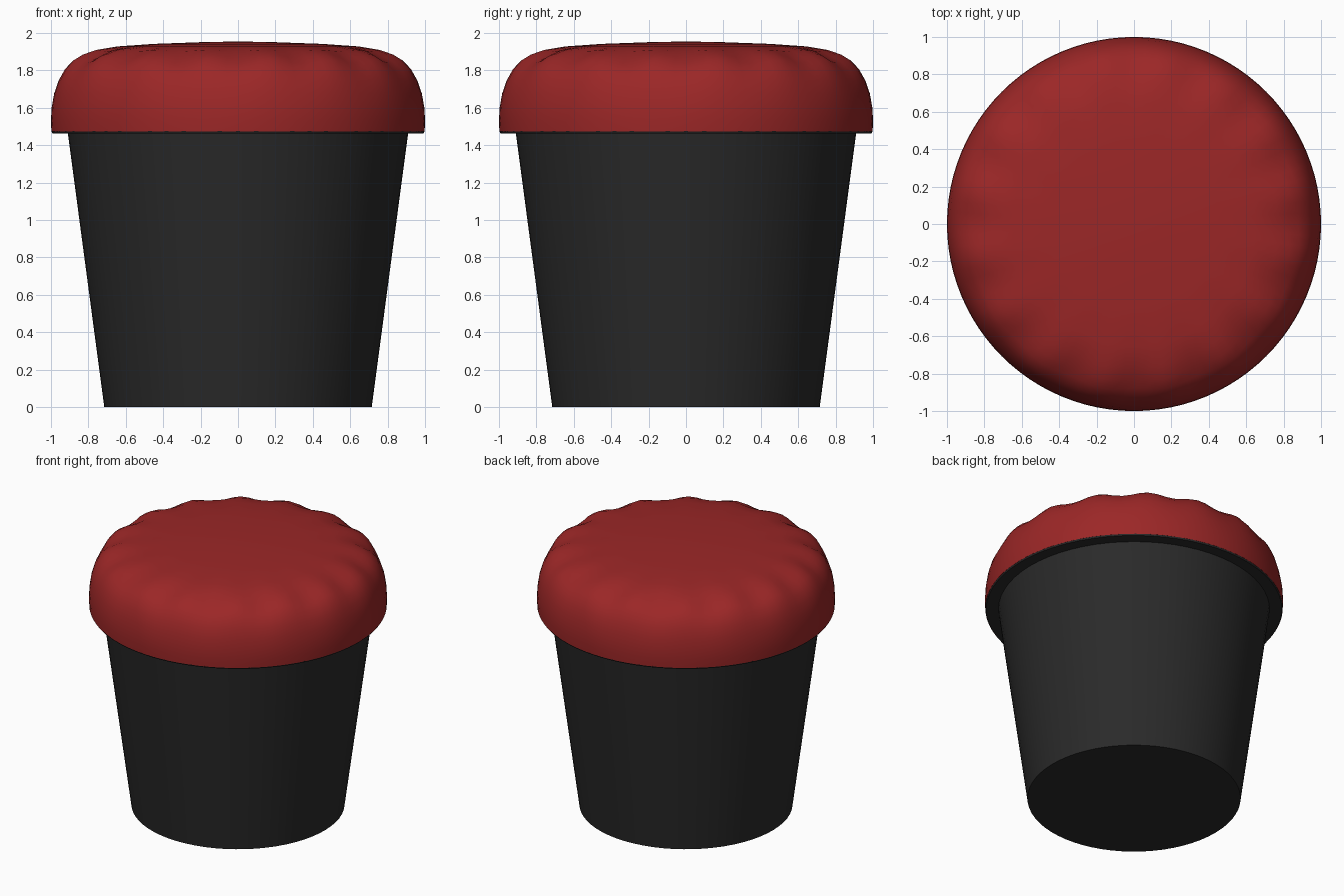
import bpy, math

if "Cube" in bpy.data.objects:
    bpy.data.objects.remove(bpy.data.objects["Cube"])

def material(name, col):
    m = bpy.data.materials.new(name)
    m.diffuse_color = (*col, 1)
    m.use_nodes = True
    m.node_tree.nodes["Principled BSDF"].inputs["Base Color"].default_value = m.diffuse_color
    return m

red = material("red fabric", (0.33, 0.020, 0.020))
black = material("black plastic", (0.023, 0.023, 0.023))

def lathe(name, profile, mat, segs=64, warp=None, angle=40):
    """Revolve (radius, height) points round z; radius 0 makes a pole."""
    verts, rings, faces = [], [], []
    for r, z in profile:
        if r == 0:
            rings.append([len(verts)] * segs)
            verts.append((0, 0, z))
            continue
        rings.append(list(range(len(verts), len(verts) + segs)))
        for i in range(segs):
            a = 2 * math.pi * i / segs
            rr, zz = warp(r, z, a) if warp else (r, z)
            verts.append((rr * math.cos(a), rr * math.sin(a), zz))
    for lo, hi in zip(rings, rings[1:]):
        for i in range(segs):
            j = (i + 1) % segs
            faces.append(list(dict.fromkeys((lo[i], lo[j], hi[j], hi[i]))))
    me = bpy.data.meshes.new(name)
    me.from_pydata(verts, [], faces)
    me.materials.append(mat)
    ob = bpy.data.objects.new(name, me)
    bpy.context.collection.objects.link(ob)
    bpy.context.view_layer.objects.active = ob
    ob.select_set(True)
    bpy.ops.object.shade_smooth_by_angle(angle=math.radians(angle))
    ob.select_set(False)
    return ob

# Tapered tub
lathe("tub", [(0, 0), (0.715, 0), (0.91, 1.466), (0, 1.466)], black)

# Thin board under the cushion
lathe("seat_board", [(0, 1.464), (0.992, 1.464), (0.998, 1.475), (0, 1.476)], black)

# Padded cushion with sixteen soft gathers round the shoulder
def gathers(r, z, a):
    w = max(0, 1 - abs(r - 0.86) / 0.14)
    d = 0.011 * w * (1 + math.cos(16 * a))
    return r - d, z - d

lathe("cushion", [(0, 1.474), (0.998, 1.474), (1.0, 1.53), (0.997, 1.6), (0.985, 1.68),
                  (0.965, 1.75), (0.935, 1.81), (0.895, 1.855), (0.845, 1.885),
                  (0.77, 1.91), (0.65, 1.928), (0.45, 1.942), (0.2, 1.951), (0, 1.955)],
      red, 96, gathers)
